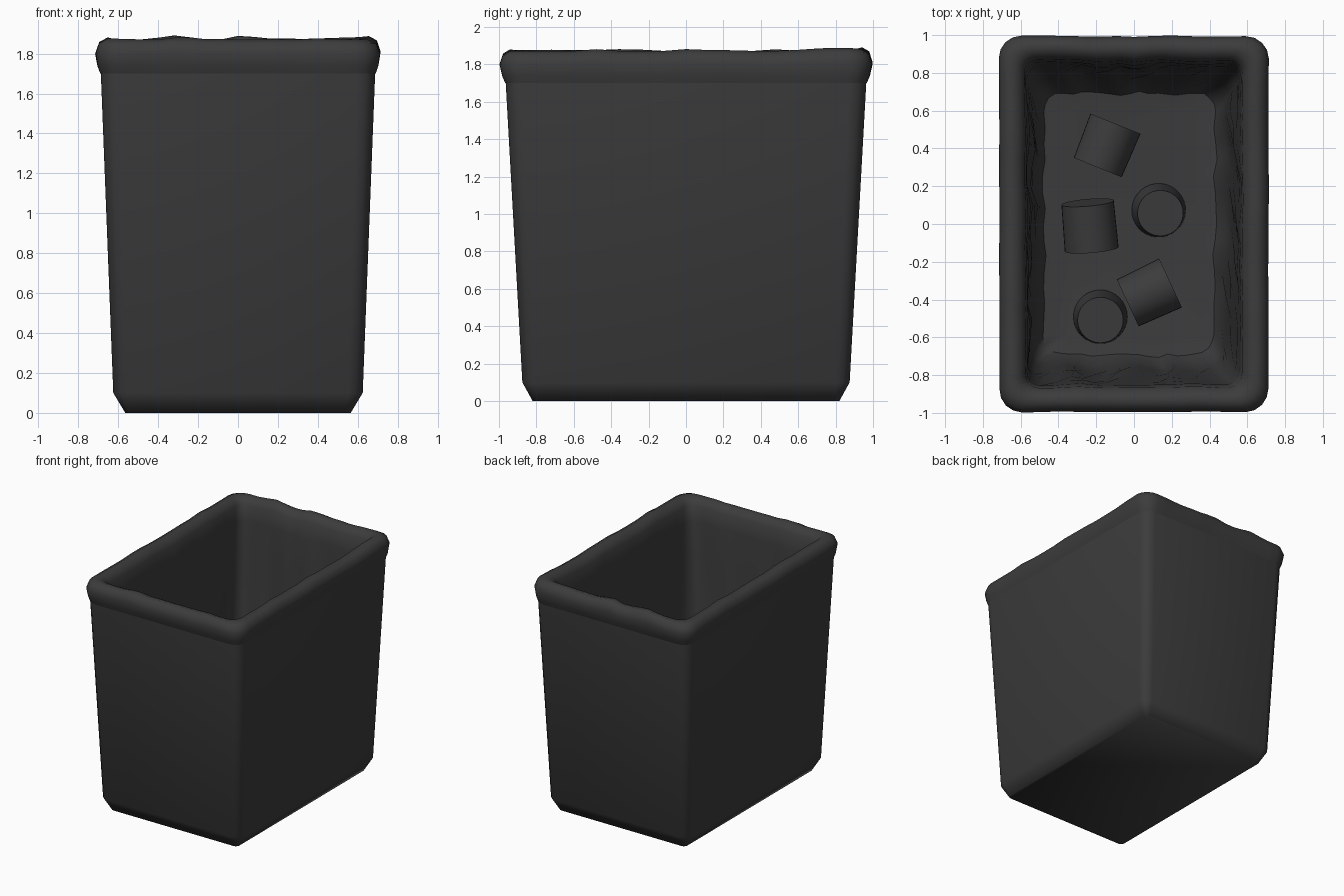
import bpy, bmesh, math, random
from mathutils import noise, Vector

if "Cube" in bpy.data.objects:
    bpy.data.objects.remove(bpy.data.objects["Cube"])

random.seed(4)
dark = bpy.data.materials.new("dark_plastic")
dark.diffuse_color = (0.045, 0.045, 0.045, 1)
dark.use_nodes = True
dark.node_tree.nodes["Principled BSDF"].inputs["Base Color"].default_value = dark.diffuse_color


def ring(hx, hy, r, z, n=1, k=3):
    """Counter-clockwise rounded rectangle, n segments per side, k per corner."""
    pts, corners = [], [(1, 1), (-1, 1), (-1, -1), (1, -1)]
    for q, (sx, sy) in enumerate(corners):
        c = Vector((sx * (hx - r), sy * (hy - r), z))
        for i in range(k + 1):
            a = (q + i / k) * math.pi / 2
            pts.append(c + Vector((r * math.cos(a), r * math.sin(a), 0)))
        a = (q + 1) * math.pi / 2
        nx, ny = corners[(q + 1) % 4]
        end = Vector((nx * (hx - r) + r * math.cos(a), ny * (hy - r) + r * math.sin(a), z))
        start = pts[-1].copy()
        pts += [start.lerp(end, i / n) for i in range(1, n)]
    return pts


def finish(obj, angle):
    obj.data.materials.append(dark)
    bpy.ops.object.select_all(action='DESELECT')
    obj.select_set(True)
    bpy.context.view_layer.objects.active = obj
    bpy.ops.object.shade_smooth_by_angle(angle=math.radians(angle))


def loft(name, rings, cap_first=False, cap_last=False, angle=40):
    bm = bmesh.new()
    loops = [[bm.verts.new(p) for p in r] for r in rings]
    m = len(loops[0])
    for a, b in zip(loops, loops[1:]):
        for i in range(m):
            j = (i + 1) % m
            bm.faces.new((a[i], a[j], b[j], b[i]))
    if cap_first:
        bm.faces.new(loops[0][::-1])
    if cap_last:
        bm.faces.new(loops[-1])
    me = bpy.data.meshes.new(name)
    bm.to_mesh(me)
    bm.free()
    obj = bpy.data.objects.new(name, me)
    bpy.context.collection.objects.link(obj)
    finish(obj, angle)


# Tapered bin body with a chamfered foot
loft("bin_body", [ring(*p) for p in [
    (0.565, 0.82, 0.03, 0), (0.625, 0.875, 0.07, 0.10),
    (0.688, 0.965, 0.09, 1.72)]], cap_first=True, angle=60)

# Bag liner: folded over the rim, then hanging in creases to the floor
profile = [  # half width, half depth, corner radius, height, crease depth
    (0.690, 0.967, 0.10, 1.70, 0), (0.703, 0.982, 0.11, 1.74, 0.003),
    (0.713, 0.995, 0.12, 1.80, 0.005), (0.695, 0.978, 0.11, 1.85, 0.006),
    (0.655, 0.940, 0.10, 1.872, 0.007), (0.610, 0.900, 0.08, 1.862, 0.008),
    (0.575, 0.865, 0.07, 1.82, 0.010), (0.565, 0.850, 0.07, 1.70, 0.014),
    (0.555, 0.835, 0.08, 1.45, 0.022), (0.545, 0.820, 0.08, 1.15, 0.030),
    (0.530, 0.795, 0.09, 0.80, 0.038), (0.515, 0.765, 0.09, 0.45, 0.045),
    (0.490, 0.730, 0.10, 0.20, 0.050), (0.450, 0.690, 0.10, 0.12, 0.030),
    (0.380, 0.620, 0.10, 0.11, 0.0)]
bag = []
for hx, hy, r, z, amp in profile:
    pts = ring(hx, hy, r, z, n=14, k=4)
    for p in pts:
        a = math.atan2(p.y / hy, p.x / hx)
        s = Vector((math.cos(a) * 5, math.sin(a) * 5, z * 0.9))
        fold = noise.noise(s) + 0.5 * noise.noise(s * 2.3)
        out = Vector((p.x / hx, p.y / hy, 0)).normalized()
        p += out * min(fold * amp, 0.05 if amp > 0.008 else 0.004)
        if 1.75 < z and amp:
            p.z += 0.03 * max(0, noise.noise(s * 0.7 + Vector((3, 1, 0)))) * min(1, amp / 0.006)
        p.x -= 0.025 * max(0, (1.75 - z) / 1.75) if z < 1.7 else 0
    bag.append(pts)
loft("bag_liner", bag, cap_last=True, angle=45)


# Discarded cups on the bag floor
def cup(name, x, y, z, tilt, heading, top):
    bpy.ops.mesh.primitive_cone_add(
        vertices=32, radius1=0.143, radius2=top, depth=0.25, location=(x, y, z),
        rotation=(math.radians(tilt), 0, math.radians(heading)))
    o = bpy.context.object
    o.name = name
    finish(o, 40)


for i, c in enumerate([
        (-0.145, 0.415, 0.25, 90, -22, 0.137),
        (-0.235, -0.01, 0.26, -82, 5, 0.139),
        (0.080, -0.365, 0.25, 90, -65, 0.137),
        (0.135, 0.065, 0.24, 4, 30, 0.121),
        (-0.178, -0.50, 0.24, 4, 0, 0.121)]):
    cup(f"cup_{i + 1}", *c)
